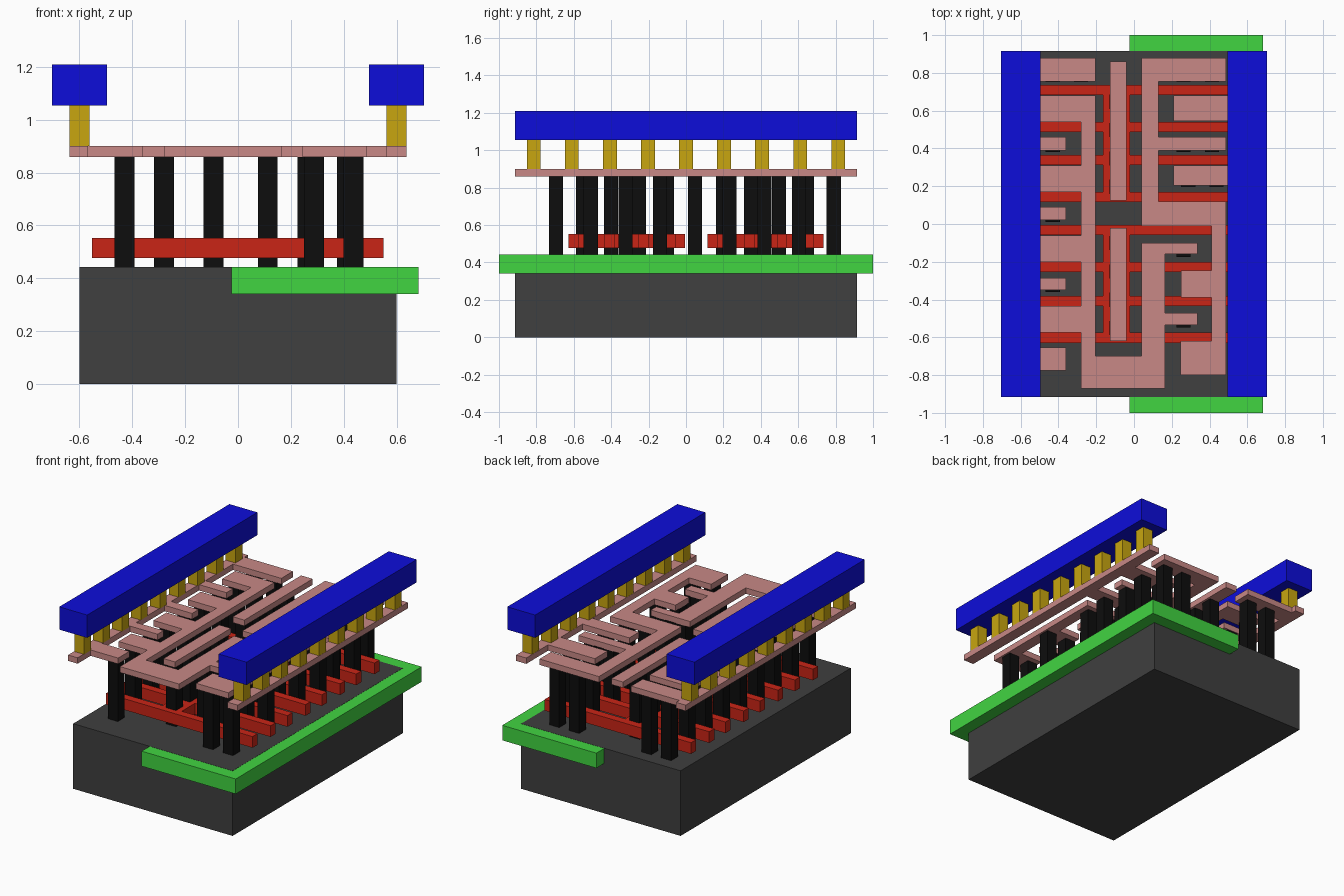
import bpy, bmesh

if "Cube" in bpy.data.objects:
    bpy.data.objects.remove(bpy.data.objects["Cube"])


def material(name, r, g, b):
    m = bpy.data.materials.new(name)
    m.diffuse_color = (r, g, b, 1)
    m.use_nodes = True
    m.node_tree.nodes["Principled BSDF"].inputs["Base Color"].default_value = m.diffuse_color
    return m


DARK = material("silicon", 0.05, 0.05, 0.05)
GREEN = material("well_green", 0.053, 0.66, 0.053)
RED = material("poly_red", 0.59, 0.018, 0.008)
BLACK = material("contact_black", 0.004, 0.004, 0.004)
PINK = material("metal_pink", 0.58, 0.25, 0.24)
YELLOW = material("via_yellow", 0.58, 0.38, 0.005)
BLUE = material("rail_blue", 0.004, 0.004, 0.70)


def plate(name, rects, z0, z1, mat):
    """Union of (x0, x1, y0, y1) rectangles, extruded from z0 to z1."""
    xs = sorted({v for r in rects for v in r[:2]})
    ys = sorted({v for r in rects for v in r[2:]})
    bm = bmesh.new()
    grid = {}

    def vert(x, y):
        if (x, y) not in grid:
            grid[x, y] = bm.verts.new((x, y, z0))
        return grid[x, y]

    for xa, xb in zip(xs, xs[1:]):
        for ya, yb in zip(ys, ys[1:]):
            cx, cy = (xa + xb) / 2, (ya + yb) / 2
            if any(r[0] < cx < r[1] and r[2] < cy < r[3] for r in rects):
                bm.faces.new([vert(xa, ya), vert(xa, yb), vert(xb, yb), vert(xb, ya)])
    top = bmesh.ops.extrude_face_region(bm, geom=bm.faces[:])["geom"]
    bmesh.ops.translate(bm, vec=(0, 0, z1 - z0),
                        verts=[e for e in top if isinstance(e, bmesh.types.BMVert)])
    bmesh.ops.dissolve_limit(bm, angle_limit=0.01, verts=bm.verts[:], edges=bm.edges[:])
    bmesh.ops.recalc_face_normals(bm, faces=bm.faces[:])
    me = bpy.data.meshes.new(name)
    bm.to_mesh(me)
    bm.free()
    me.materials.append(mat)
    ob = bpy.data.objects.new(name, me)
    bpy.context.collection.objects.link(ob)
    return ob


def square(x, y, h=0.0375):
    return (x - h, x + h, y - h, y + h)


TOP = 0.443          # silicon surface
M0, M1 = 0.86, 0.90  # lower metal layer
L = 0.915            # half length of the cell

# Silicon block and the well set into it
plate("substrate", [(-0.6, 0.6, -L, L)], 0, TOP, DARK)
plate("well", [(-0.025, 0.683, -1, 1)], 0.34, TOP - 0.001, GREEN)

# Gate combs: four bars joined by a centre strip
for name, gates in (("gate_comb_back", (0.709, 0.513, 0.339, 0.143)),
                    ("gate_comb_front", (-0.032, -0.2275, -0.408, -0.602))):
    bars = [(-0.553, 0.55, y - 0.027, y + 0.027) for y in gates]
    strip = (-0.165, -0.02, gates[-1] - 0.027, gates[0] + 0.027)
    plate(name, bars + [strip], 0.477, 0.553, RED)

# Contact posts: nine rows, pairs on the right side
rows = [0.79 - 0.1856 * k for k in range(9)]
right_pairs = [0.2625, 0.2875, 0.2625, 0.2875, 0.2625, 0.1125, 0.2875, 0.1125, 0.2875]
posts = [(-0.43, y) for y in rows] + [(-0.28, rows[0])]
for y, x in zip(rows, right_pairs):
    posts += [(x, y), (x + 0.15, y)]
# Posts down the centre line
posts += [(-0.0925, y0 - 0.15 * k) for y0 in (0.647, -0.101) for k in range(4)]
for i, (x, y) in enumerate(posts):
    plate(f"contact_post_{i + 1}", [square(x, y)], TOP, M0, BLACK)

# Lower metal: supply rails with stubs
plate("left_supply_metal",
      [(-0.638, -0.567, -L, L), (-0.567, -0.203, 0.755, 0.88)]
      + [(-0.567, -0.36, a, b) for a, b in
         ((0.39, 0.46), (0.02, 0.09), (-0.35, -0.285), (-0.775, -0.655))],
      M0, M1, PINK)
plate("right_supply_metal",
      [(0.562, 0.638, -L, L), (0.21, 0.562, 0.545, 0.68), (0.21, 0.562, 0.205, 0.31)],
      M0, M1, PINK)

# Lower metal: output net looping round the front
plate("output_metal",
      [(-0.28, -0.203, -0.87, 0.68), (-0.203, 0.165, -0.87, -0.70),
       (0.04, 0.165, -0.70, -0.10), (0.165, 0.335, -0.16, -0.10),
       (0.165, 0.335, -0.535, -0.47)]
      + [(-0.497, -0.28, a, b) for a, b in
         ((0.54, 0.68), (0.17, 0.31), (-0.20, -0.06), (-0.575, -0.435))],
      M0, M1, PINK)

# Lower metal: inner net on the right
plate("inner_metal",
      [(0.04, 0.13, -0.01, 0.88), (0.13, 0.487, 0.755, 0.88), (0.13, 0.487, 0.39, 0.46),
       (0.13, 0.487, -0.01, 0.12), (0.41, 0.487, -0.80, -0.01),
       (0.25, 0.41, -0.39, -0.245), (0.245, 0.41, -0.80, -0.62)],
      M0, M1, PINK)

# Lower metal: input strips
plate("input_strip_back", [(-0.127, -0.04, 0.125, 0.86)], M0, M1, PINK)
plate("input_strip_front", [(-0.127, -0.04, -0.62, -0.02)], M0, M1, PINK)

# Vias and upper power rails
for side, s in (("left", -1), ("right", 1)):
    for k in range(-4, 5):
        plate(f"{side}_via_{k + 5}", [square(s * 0.6, k * 0.2035, 0.037)], M1, 1.055, YELLOW)
    x0, x1 = sorted((s * 0.495, s * 0.705))
    plate(f"{side}_power_rail", [(x0, x1, -L, L)], 1.055, 1.21, BLUE)
